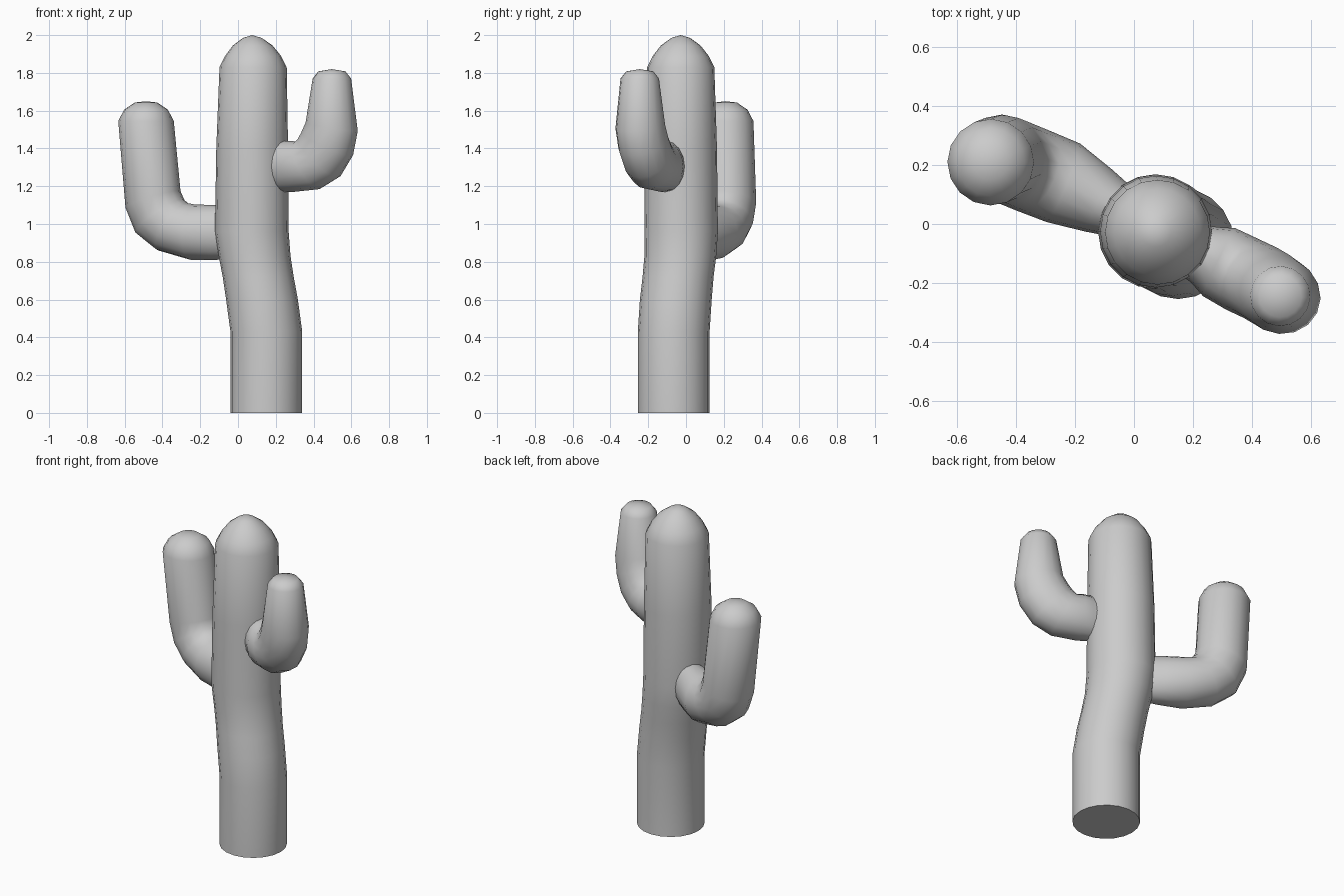
import bpy, bmesh
from math import sin, cos, radians, pi
from mathutils import Vector


def tube(name, heading, rings, tip, sides):
    """Loft rings (x, y, z, pitch, side radius, upright radius), closing on a tip point."""
    d = Vector((heading[0], heading[1], 0)).normalized()
    up = Vector((0, 0, 1))
    side = up.cross(d)
    bm = bmesh.new()
    loops = []
    for x, y, z, pitch, rs, ru in rings:
        p = radians(pitch)
        u = up * cos(p) - d * sin(p)
        c = Vector((x, y, z))
        loops.append([bm.verts.new(c + side * rs * cos(2 * pi * i / sides)
                                   + u * ru * sin(2 * pi * i / sides))
                      for i in range(sides)])
    for a, b in zip(loops, loops[1:]):
        for i in range(sides):
            j = (i + 1) % sides
            bm.faces.new((a[i], a[j], b[j], b[i]))
    bm.faces.new(loops[0])
    top = bm.verts.new(tip)
    for i in range(sides):
        bm.faces.new((loops[-1][i], loops[-1][(i + 1) % sides], top))
    bmesh.ops.recalc_face_normals(bm, faces=bm.faces)
    mesh = bpy.data.meshes.new(name)
    bm.to_mesh(mesh)
    bm.free()
    ob = bpy.data.objects.new(name, mesh)
    bpy.context.collection.objects.link(ob)
    bpy.ops.object.select_all(action='DESELECT')
    ob.select_set(True)
    bpy.context.view_layer.objects.active = ob
    bpy.ops.object.shade_smooth_by_angle(angle=radians(60))
    return ob


# Trunk with a slight bend and domed top
trunk = [(.15, -.065, 0, .19), (.15, -.065, .43, .19), (.127, -.054, .6, .19),
         (.107, -.042, .72, .188), (.088, -.03, .83, .19), (.073, -.026, .96, .195),
         (.075, -.026, 1.4, .19), (.08, -.028, 1.83, .178), (.08, -.028, 1.89, .148),
         (.078, -.028, 1.945, .105), (.076, -.028, 1.985, .05)]
tube("trunk", (1, 0), [(x, y, z, 90, r, r) for x, y, z, r in trunk],
     (.075, -.028, 2.0), 20)

# Large left arm
tube("left_arm", (-.92, .39), [
    (-.04, .04, .955, 0, .09, .14),
    (-.12, .08, .955, 0, .115, .145),
    (-.24, .14, .957, 5, .145, .147),
    (-.345, .182, .985, 33, .147, .15),
    (-.413, .21, 1.04, 54, .147, .157),
    (-.45, .225, 1.13, 72, .147, .153),
    (-.487, .21, 1.545, 90, .147, .147),
    (-.487, .21, 1.605, 90, .116, .116),
    (-.487, .21, 1.643, 90, .06, .06)], (-.487, .21, 1.65), 16)

# Small right arm
tube("right_arm", (.9, -.43), [
    (.19, -.085, 1.305, 0, .09, .125),
    (.24, -.105, 1.305, 0, .105, .135),
    (.29, -.13, 1.305, 3, .128, .135),
    (.37, -.172, 1.31, 28, .132, .142),
    (.43, -.2, 1.352, 46, .132, .153),
    (.472, -.225, 1.425, 65, .132, .153),
    (.496, -.242, 1.515, 80, .13, .142),
    (.497, -.245, 1.77, 90, .102, .102),
    (.497, -.245, 1.808, 90, .072, .072)], (.497, -.245, 1.82), 16)
